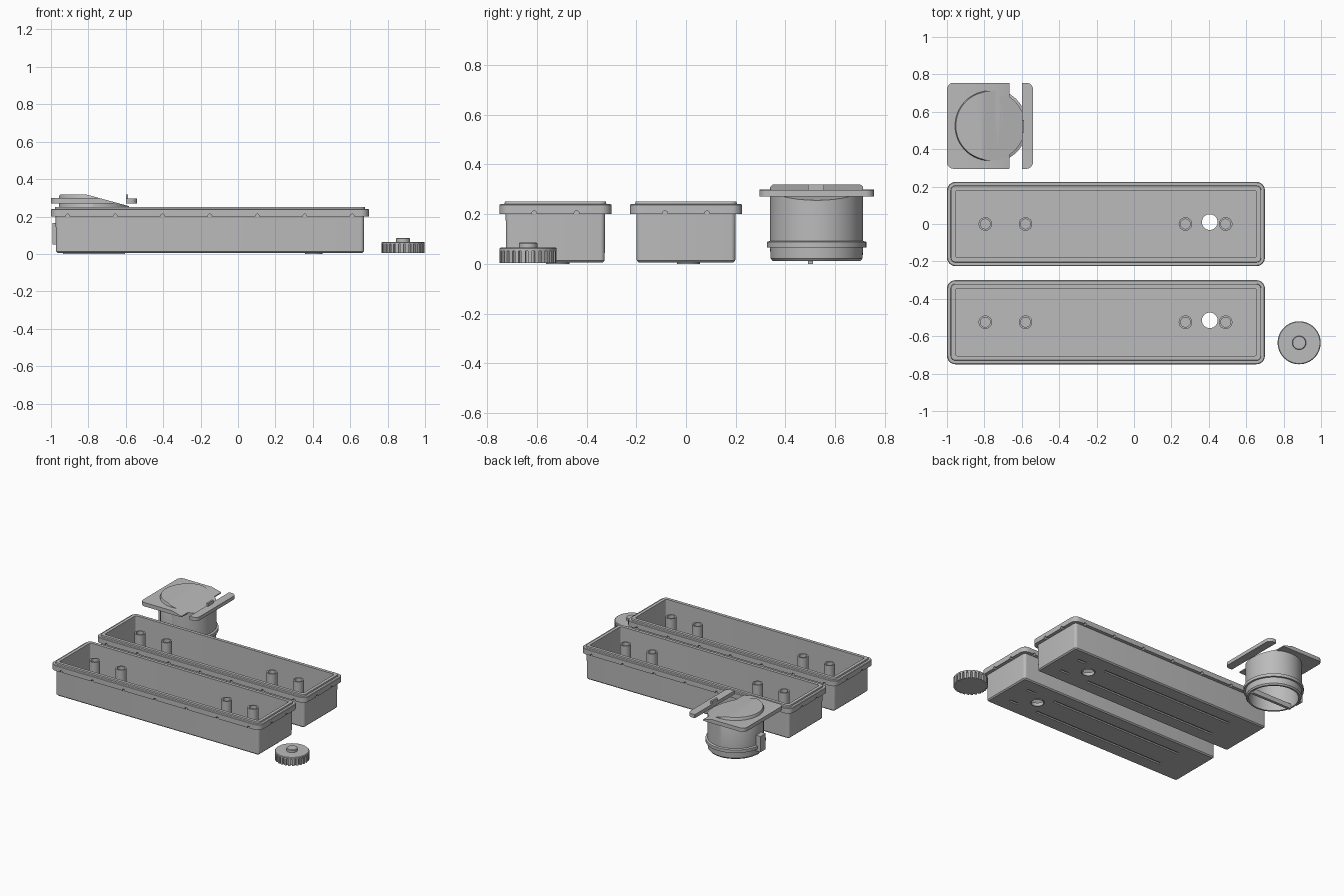
import bpy, bmesh, math
from mathutils import Vector, Matrix

if "Cube" in bpy.data.objects:
    bpy.data.objects.remove(bpy.data.objects["Cube"])

grey = bpy.data.materials.new("plain grey")
grey.use_nodes = True
grey.diffuse_color = (0.5, 0.5, 0.5, 1)
grey.node_tree.nodes["Principled BSDF"].inputs["Base Color"].default_value = (0.5, 0.5, 0.5, 1)


def finish(bm, name):
    bmesh.ops.recalc_face_normals(bm, faces=bm.faces)
    mesh = bpy.data.meshes.new(name)
    bm.to_mesh(mesh)
    bm.free()
    mesh.materials.append(grey)
    ob = bpy.data.objects.new(name, mesh)
    bpy.context.collection.objects.link(ob)
    return ob


def smooth(ob):
    bpy.ops.object.select_all(action='DESELECT')
    ob.select_set(True)
    bpy.context.view_layer.objects.active = ob
    bpy.ops.object.shade_smooth_by_angle(angle=math.radians(30))
    return ob


def rounded(x0, x1, y0, y1, radii, steps=6):
    """Rounded rectangle outline; radii start at the +x +y corner, anticlockwise."""
    pts = []
    corners = [(x1, y1, -1, -1), (x0, y1, 1, -1), (x0, y0, 1, 1), (x1, y0, -1, 1)]
    for k, (cx, cy, sx, sy) in enumerate(corners):
        r = radii[k]
        for i in range(steps + 1):
            a = math.pi / 2 * (k + i / steps)
            pts.append((cx + sx * r + r * math.cos(a), cy + sy * r + r * math.sin(a)))
    return pts


def loft(bm, layers):
    """Join (outline, z) layers by side walls and cap both ends."""
    rings = [[bm.verts.new((x, y, z)) for x, y in outline] for outline, z in layers]
    n = len(rings[0])
    for a, b in zip(rings, rings[1:]):
        for i in range(n):
            bm.faces.new((a[i], a[(i + 1) % n], b[(i + 1) % n], b[i]))
    bm.faces.new(rings[0][::-1])
    bm.faces.new(rings[-1])


def circle(x, y, r, n=64):
    return [(x + r * math.cos(math.tau * i / n), y + r * math.sin(math.tau * i / n)) for i in range(n)]


def turned(bm, x, y, profile, n=64):
    loft(bm, [(circle(x, y, r, n), z) for r, z in profile])


def rod(bm, start, end, r, n=16):
    start, end = Vector(start), Vector(end)
    d = end - start
    m = Matrix.Translation((start + end) / 2) @ d.to_track_quat('Z', 'Y').to_matrix().to_4x4()
    bmesh.ops.create_cone(bm, cap_ends=True, segments=n, radius1=r, radius2=r, depth=d.length, matrix=m)


def box(bm, x0, x1, y0, y1, z0, z1):
    loft(bm, [([(x0, y0), (x1, y0), (x1, y1), (x0, y1)], z) for z in (z0, z1)])


def cut(ob, cutter):
    mod = ob.modifiers.new("cut", 'BOOLEAN')
    mod.object, mod.operation, mod.solver = cutter, 'DIFFERENCE', 'EXACT'
    bpy.context.view_layer.update()
    ob.data = bpy.data.meshes.new_from_object(ob.evaluated_get(bpy.context.evaluated_depsgraph_get()))
    ob.modifiers.clear()
    bpy.data.objects.remove(cutter)


def slope_cut(bm):
    """Slice away everything above the sloping top of the spout."""
    res = bmesh.ops.bisect_plane(bm, geom=bm.verts[:] + bm.edges[:] + bm.faces[:],
                                 plane_co=(-0.82, 0, 0.32), plane_no=(0.06, 0, 0.22), clear_outer=True)
    edges = [e for e in res["geom_cut"] if isinstance(e, bmesh.types.BMEdge)]
    bmesh.ops.holes_fill(bm, edges=edges)


# Trays
def tray(name, cy):
    cx, hx, hy = -0.15, 0.85, 0.225
    bm = bmesh.new()
    section = [(0.035, 0.005), (0.027, 0.013), (0.025, 0.2), (0, 0.2), (0, 0.237), (0.004, 0.24),
               (0.02, 0.24), (0.022, 0.25), (0.045, 0.25), (0.045, 0.025)]
    loft(bm, [(rounded(cx - hx + i, cx + hx - i, cy - hy + i, cy + hy - i, [max(0.045 - i, 0.012)] * 4), z)
              for i, z in section])
    ob = finish(bm, name)

    # Drain hole, snap notches under the rim, and grooves underneath
    bm = bmesh.new()
    rod(bm, (0.405, cy + 0.01, -0.1), (0.405, cy + 0.01, 0.1), 0.042, 32)
    for s in (-1, 1):
        for i in range(7):
            x = -0.91 + i * 0.2533
            rod(bm, (x, cy + s * (hy - 0.022), 0.203), (x, cy + s * (hy + 0.02), 0.203), 0.01)
        for y in (-0.085, 0.085):
            rod(bm, (cx + s * (hx - 0.022), cy + y, 0.203), (cx + s * (hx + 0.02), cy + y, 0.203), 0.01)
        for x0, x1 in ((-0.75, 0.33), (0.49, 0.56)):
            box(bm, x0, x1, cy + s * 0.09 - 0.009, cy + s * 0.09 + 0.009, -0.02, 0.015)
    cut(ob, finish(bm, "cutter"))
    smooth(ob)

    # Hollow posts
    bm = bmesh.new()
    for x in (-0.795, -0.58, 0.275, 0.49):
        turned(bm, x, cy, [(0.036, 0.02), (0.036, 0.235), (0.026, 0.235), (0.026, 0.03)], 32)
    smooth(finish(bm, name + "_posts"))

    # Collar below the drain hole
    bm = bmesh.new()
    turned(bm, 0.405, cy + 0.01, [(0.042, 0.01), (0.042, 0), (0.047, 0), (0.047, 0.01)], 32)
    caps = [f for f in bm.faces if len(f.verts) > 4]
    bmesh.ops.delete(bm, geom=caps, context='FACES_ONLY')
    smooth(finish(bm, name + "_drain_collar"))


tray("front_tray", -0.525)
tray("back_tray", 0)

# Knob: ribbed wheel, cap and boss
kx, ky, teeth = 0.883, -0.635, 26
outline = []
for i in range(teeth * 4):
    r = 0.115 if i % 4 < 2 else 0.104
    a = math.tau * (i // 4 + (0, 0.6, 0.65, 0.95)[i % 4]) / teeth
    outline.append((kx + r * math.cos(a), ky + r * math.sin(a)))
bm = bmesh.new()
loft(bm, [(outline, 0.004), (outline, 0.055)])
finish(bm, "knob_ribs")
bm = bmesh.new()
turned(bm, kx, ky, [(0.115, 0.052), (0.115, 0.061), (0.111, 0.065), (0.037, 0.065), (0.037, 0.082), (0.034, 0.085)])
smooth(finish(bm, "knob_cap"))

# Spout: hollow drum with a collar and sloping top
sx, sy = -0.77, 0.525
bm = bmesh.new()
turned(bm, sx, sy, [(0.165, 0.235), (0.165, 0.012), (0.177, 0.012), (0.185, 0.022), (0.187, 0.066),
                    (0.2, 0.066), (0.2, 0.088), (0.187, 0.092), (0.187, 0.308), (0.182, 0.318)], 96)
slope_cut(bm)
smooth(finish(bm, "spout_drum"))

# Spout plate and separate latch bar
bm = bmesh.new()
plate = rounded(-1, -0.665, 0.295, 0.755, [0.004, 0.035, 0.035, 0.004])
loft(bm, [(plate, 0.27), (plate, 0.298)])
slope_cut(bm)
smooth(finish(bm, "spout_plate"))
bm = bmesh.new()
bar = rounded(-0.6, -0.54, 0.295, 0.755, [0.035, 0.004, 0.004, 0.035])
loft(bm, [(bar, 0.27), (bar, 0.296)])
smooth(finish(bm, "latch_bar"))
bm = bmesh.new()
box(bm, -0.6, -0.587, 0.49, 0.555, 0.29, 0.318)
finish(bm, "latch_tab")

# Spout crossbar and side clip
bm = bmesh.new()
box(bm, -0.935, -0.605, 0.49, 0.51, 0, 0.035)
finish(bm, "spout_crossbar")
bm = bmesh.new()
box(bm, -0.993, -0.95, 0.495, 0.555, 0.05, 0.165)
finish(bm, "spout_clip")
